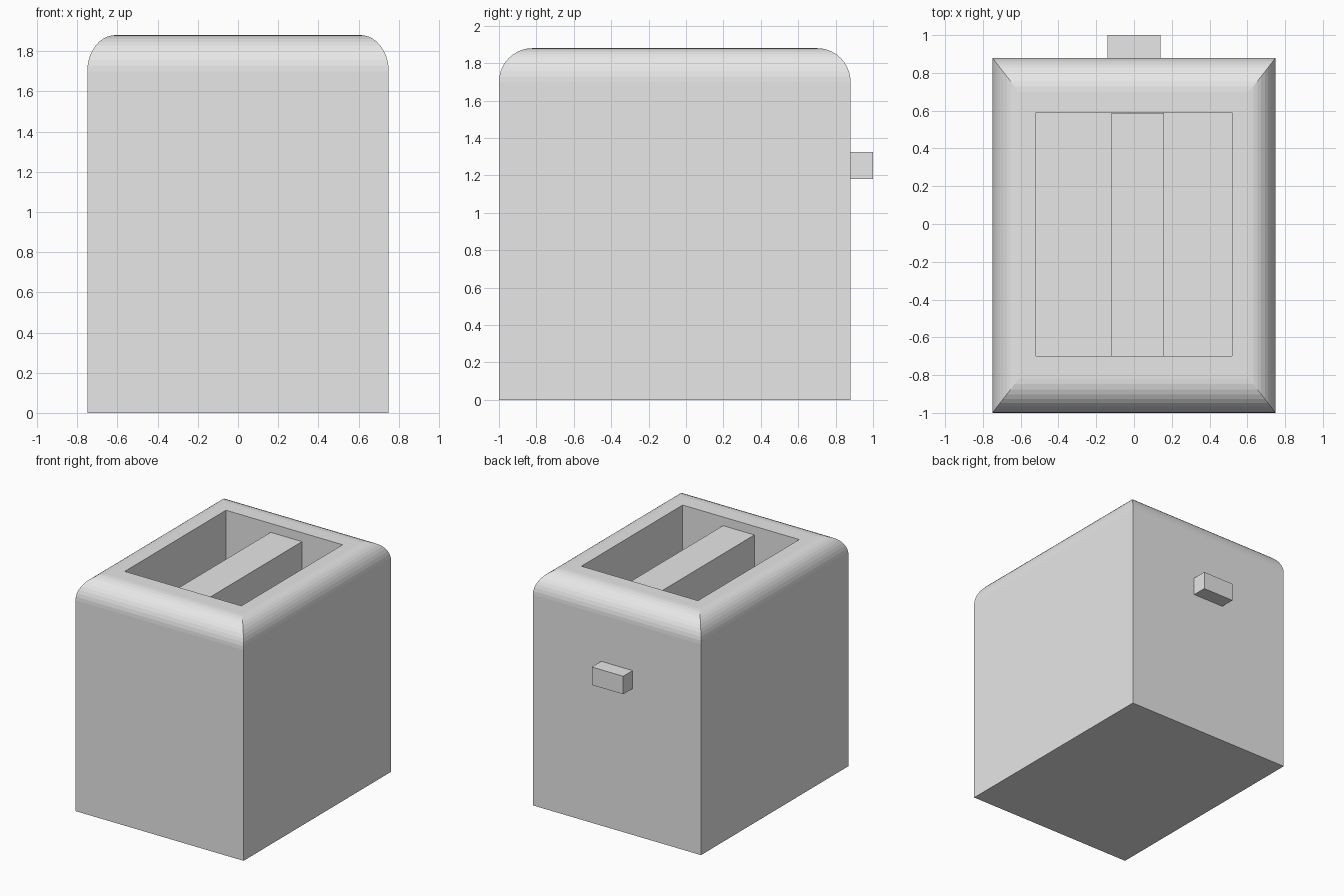
import bpy
import bmesh
import math

cube = bpy.data.objects.get("Cube")
if cube:
    bpy.data.objects.remove(cube, do_unlink=True)

grey = bpy.data.materials.new("light grey")
grey.use_nodes = True
grey.diffuse_color = (0.8, 0.8, 0.8, 1)
grey.node_tree.nodes["Principled BSDF"].inputs["Base Color"].default_value = (0.8, 0.8, 0.8, 1)


def loft(name, rings):
    """Skin a stack of rectangles (x0, x1, y0, y1, z) and cap both ends."""
    bm = bmesh.new()
    loops = [[bm.verts.new(p) for p in ((x0, y0, z), (x1, y0, z), (x1, y1, z), (x0, y1, z))]
             for x0, x1, y0, y1, z in rings]
    for low, high in zip(loops, loops[1:]):
        for i in range(4):
            j = (i + 1) % 4
            bm.faces.new((low[i], low[j], high[j], high[i]))
    bm.faces.new(loops[0][::-1])
    bm.faces.new(loops[-1])
    bmesh.ops.recalc_face_normals(bm, faces=bm.faces)
    mesh = bpy.data.meshes.new(name)
    bm.to_mesh(mesh)
    bm.free()
    mesh.materials.append(grey)
    obj = bpy.data.objects.new(name, mesh)
    bpy.context.collection.objects.link(obj)
    return obj


def box(name, x0, x1, y0, y1, z0, z1):
    return loft(name, [(x0, x1, y0, y1, z0), (x0, x1, y0, y1, z1)])


# Body: straight walls, rounded top edges, then down into the bread well
HALF_X, FRONT, BACK, TOP = 0.75, -1.0, 0.88, 1.88
ROUND_X, ROUND_Y, ROUND_Z = 0.14, 0.18, 0.18
STEPS = 10
WELL = (-0.52, 0.52, -0.70, 0.59)
WELL_FLOOR = 0.6

rings = [(-HALF_X, HALF_X, FRONT, BACK, 0)]
for k in range(STEPS + 1):
    a = math.pi / 2 * k / STEPS
    inset = 1 - math.cos(a)
    dx, dy = ROUND_X * inset, ROUND_Y * inset
    rings.append((dx - HALF_X, HALF_X - dx, FRONT + dy, BACK - dy,
                  TOP - ROUND_Z * (1 - math.sin(a))))
rings += [(*WELL, TOP), (*WELL, WELL_FLOOR)]
loft("toaster_body", rings)

# Divider between the two bread slots
box("slot_divider", -0.12, 0.16, -0.70, 0.587, WELL_FLOOR, 1.81)

# Lever on the back
box("lever", -0.14, 0.14, BACK, 1.0, 1.18, 1.325)
